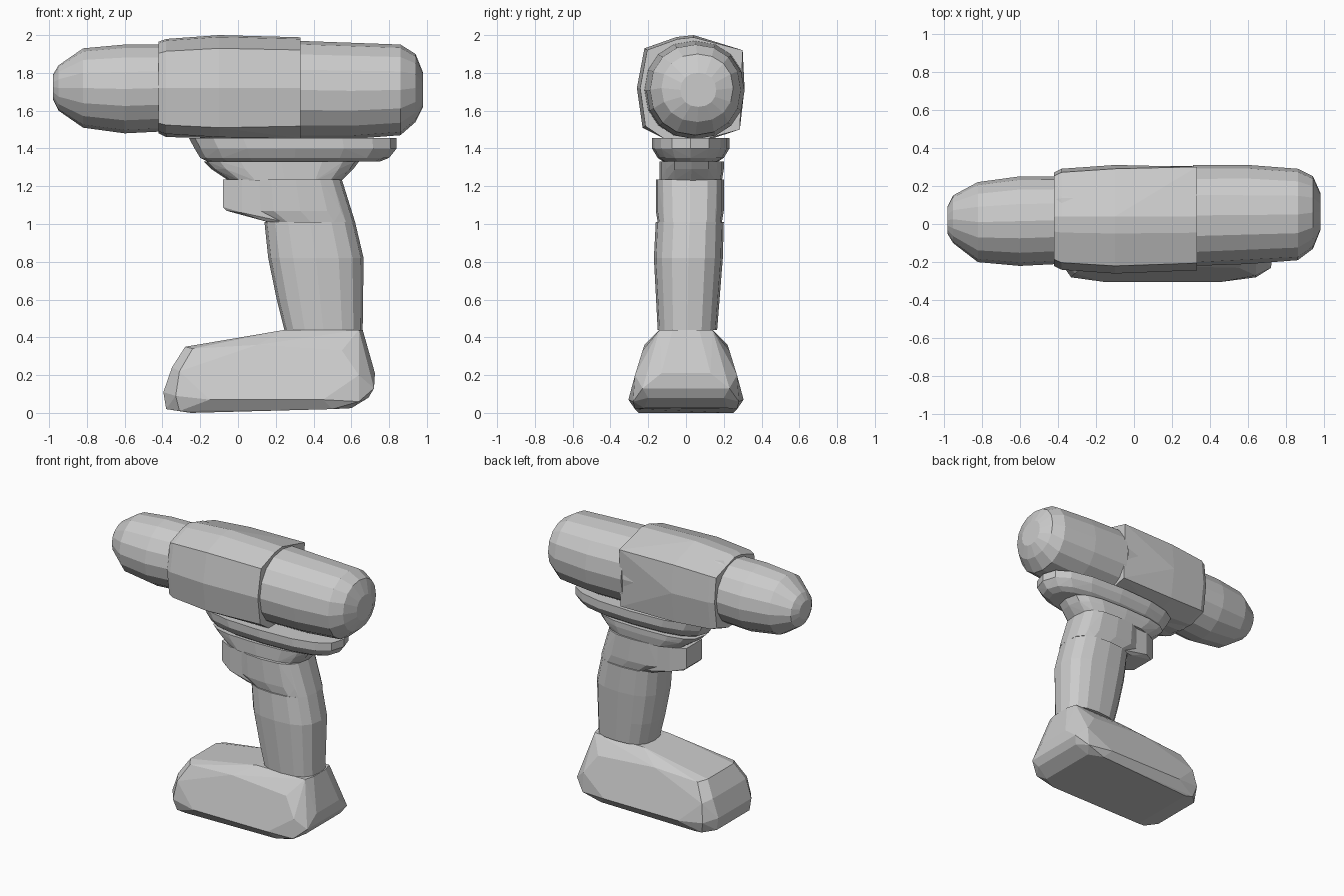
import bpy, bmesh
from math import cos, sin, pi, radians


def hull(name, pts):
    """Faceted solid wrapped around a set of points."""
    bm = bmesh.new()
    for p in pts:
        bm.verts.new(p)
    res = bmesh.ops.convex_hull(bm, input=bm.verts[:])
    junk = {g for g in res["geom_interior"] + res["geom_unused"]
            if isinstance(g, bmesh.types.BMVert)}
    bmesh.ops.delete(bm, geom=list(junk), context='VERTS')
    bmesh.ops.dissolve_limit(bm, angle_limit=radians(2), verts=bm.verts[:], edges=bm.edges[:])
    bmesh.ops.recalc_face_normals(bm, faces=bm.faces[:])
    me = bpy.data.meshes.new(name)
    bm.to_mesh(me)
    bm.free()
    ob = bpy.data.objects.new(name, me)
    bpy.context.collection.objects.link(ob)
    return ob


def ring(a0, a1, b0, b1, n, power):
    """Rounded-rectangle outline filling a0..a1 by b0..b1."""
    out = []
    for i in range(n):
        t = 2 * pi * i / n
        c, s = cos(t), sin(t)
        u = abs(c) ** (2 / power) * (1 if c > 0 else -1)
        v = abs(s) ** (2 / power) * (1 if s > 0 else -1)
        out.append(((a0 + a1 + u * (a1 - a0)) / 2, (b0 + b1 + v * (b1 - b0)) / 2))
    return out


def along_x(name, rows, n=16, power=2.0):
    # rows: x, y range, z range
    return hull(name, [(x, y, z) for x, *r in rows for y, z in ring(*r, n, power)])


def along_z(name, rows, n=16, power=3.0):
    # rows: z, x range, y range
    return hull(name, [(x, y, z) for z, *r in rows for x, y in ring(*r, n, power)])


# Rounded nose
along_x("chuck", [
    (-0.98, -0.05, 0.09, 1.66, 1.79),
    (-0.95, -0.10, 0.15, 1.60, 1.84),
    (-0.82, -0.20, 0.22, 1.51, 1.93),
    (-0.60, -0.22, 0.25, 1.48, 1.95),
    (-0.40, -0.21, 0.25, 1.49, 1.95)])

# Rear motor
along_x("motor_housing", [
    (0.31, -0.22, 0.31, 1.45, 1.97),
    (0.60, -0.21, 0.31, 1.45, 1.96),
    (0.86, -0.19, 0.29, 1.47, 1.95),
    (0.94, -0.13, 0.25, 1.54, 1.90),
    (0.98, -0.03, 0.16, 1.62, 1.80)], power=2.15)

# Angular middle body
along_x("gear_housing_core", [
    (-0.42, -0.20, 0.26, 1.48, 1.95),
    (-0.38, -0.23, 0.28, 1.46, 1.97),
    (0.30, -0.22, 0.30, 1.45, 1.97)], power=2.3)
outline = [(-0.26, 1.72), (-0.22, 1.93), (-0.05, 1.99), (0.04, 2.0), (0.29, 1.92),
           (0.31, 1.72), (0.28, 1.50), (0.13, 1.45), (-0.13, 1.46), (-0.23, 1.51)]
body = []
for x, sy, sz in ((-0.42, 0.86, 0.88), (-0.38, 0.93, 0.93), (-0.1, 1, 1), (0.33, 0.94, 0.96)):
    body += [(x, 0.025 + (y - 0.025) * sy, 1.71 + (z - 1.71) * sz) for y, z in outline]
body += [(0.33, 0.30, 1.92), (0.33, 0.285, 1.50), (0.33, 0.12, 1.455), (0.33, -0.12, 1.455)]
hull("gear_housing", body)

# Flared collar and neck under the body
along_z("collar", [
    (1.455, -0.26, 0.84, -0.18, 0.23),
    (1.40, -0.23, 0.84, -0.18, 0.23),
    (1.35, -0.20, 0.80, -0.15, 0.20),
    (1.33, -0.16, 0.75, -0.12, 0.17)], power=2.6)
along_z("neck", [
    (1.33, -0.18, 0.64, -0.14, 0.20),
    (1.29, -0.14, 0.61, -0.14, 0.20),
    (1.23, -0.05, 0.55, -0.14, 0.19)])

# Trigger block, narrowing toward the nose
along_z("trigger_block", [
    (1.235, 0.06, 0.55, -0.16, 0.20),
    (1.07, 0.06, 0.60, -0.16, 0.20),
    (1.01, 0.15, 0.62, -0.15, 0.19)])
hull("trigger", [(x, 0.02 + s * w, z) for s in (-1, 1) for x, w, z in (
    (-0.08, 0.09, 1.235), (-0.08, 0.09, 1.09), (-0.06, 0.09, 1.07), (0.16, 0.13, 1.01),
    (0.25, 0.15, 1.235), (0.25, 0.15, 1.01), (0.02, 0.14, 1.235), (0.02, 0.14, 1.06))])

# Handle
along_z("grip", [
    (1.01, 0.14, 0.62, -0.16, 0.20),
    (0.82, 0.16, 0.665, -0.17, 0.195),
    (0.60, 0.205, 0.665, -0.16, 0.18),
    (0.44, 0.245, 0.66, -0.15, 0.165)], power=2.6)

# Battery foot: side points (x, half width, z) mirrored across y
foot = [
    (0.25, 0.14, 0.44), (0.64, 0.14, 0.44), (0.66, 0.07, 0.44),
    (-0.28, 0.15, 0.35), (-0.24, 0.21, 0.34), (0.10, 0.22, 0.36), (0.55, 0.23, 0.33),
    (-0.35, 0.19, 0.24), (-0.31, 0.26, 0.22), (0.64, 0.27, 0.20),
    (0.725, 0.13, 0.21), (0.72, 0.23, 0.13),
    (-0.395, 0.19, 0.11), (-0.33, 0.28, 0.09), (-0.15, 0.305, 0.07), (0.45, 0.305, 0.07),
    (0.64, 0.28, 0.06), (0.69, 0.2, 0.08),
    (-0.38, 0.19, 0.02), (-0.31, 0.26, 0.01), (-0.25, 0.25, 0.0),
    (0.50, 0.27, 0.02), (0.60, 0.22, 0.025)]
hull("battery_foot", [(x, s * w, z) for s in (-1, 1) for x, w, z in foot])
